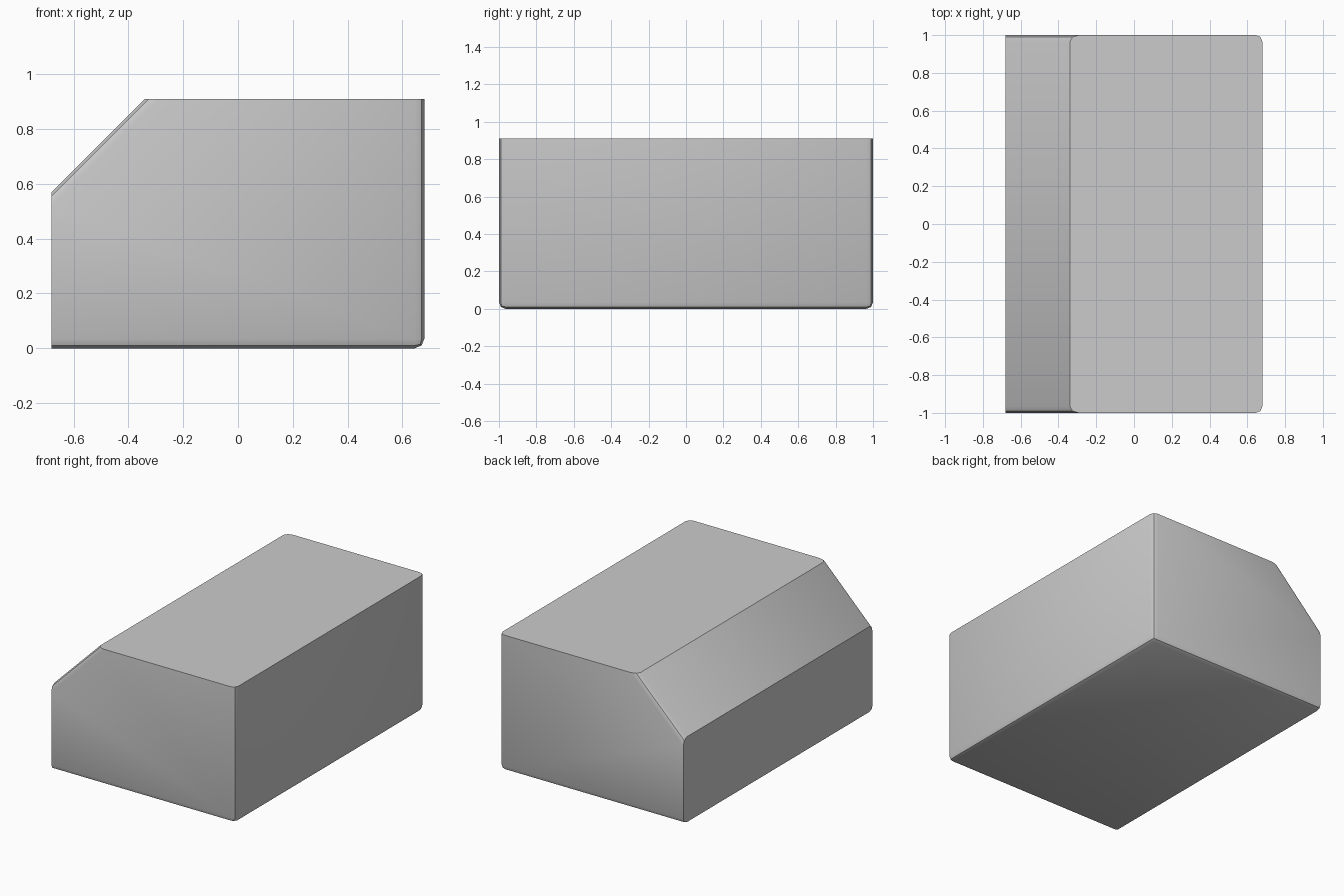
import bpy, bmesh, math

if "Cube" in bpy.data.objects:
    bpy.data.objects.remove(bpy.data.objects["Cube"])

# Side profile (x, z) of the wedge-cut block
W, H, CUT, R = 0.68, 0.91, 0.34, 0.035
profile = [(-W, 0), (W, 0), (W, H), (-W + CUT, H), (-W, H - CUT)]

# Extrude the profile along y
bm = bmesh.new()
base = bm.faces.new([bm.verts.new((x, -1, z)) for x, z in profile])
ext = bmesh.ops.extrude_face_region(bm, geom=[base])
bmesh.ops.translate(bm, vec=(0, 2, 0),
                    verts=[g for g in ext["geom"] if isinstance(g, bmesh.types.BMVert)])
bmesh.ops.recalc_face_normals(bm, faces=bm.faces)


def is_rounded(edge):
    a, b = (v.co for v in edge.verts)
    mid = (a + b) / 2
    across = abs(a.y - b.y) > 1
    if across:                                   # lower right edge only
        return mid.x > W - 0.01 and mid.z < 0.01
    bottom = mid.z < 0.01
    right = mid.x > W - 0.01
    slope = abs(a.x - b.x) > 0.1 and abs(a.z - b.z) > 0.1
    return bottom or right or slope


# Round the selected edges; top and left faces keep crisp borders
bmesh.ops.bevel(bm, geom=[e for e in bm.edges if is_rounded(e)], offset=R,
                offset_type='OFFSET', segments=2, profile=0.5, affect='EDGES')

mesh = bpy.data.meshes.new("block")
bm.to_mesh(mesh)
bm.free()
block = bpy.data.objects.new("block", mesh)
bpy.context.collection.objects.link(block)

# Smooth the rounded edges
bpy.context.view_layer.objects.active = block
block.select_set(True)
bpy.ops.object.shade_smooth_by_angle(angle=math.radians(30))
